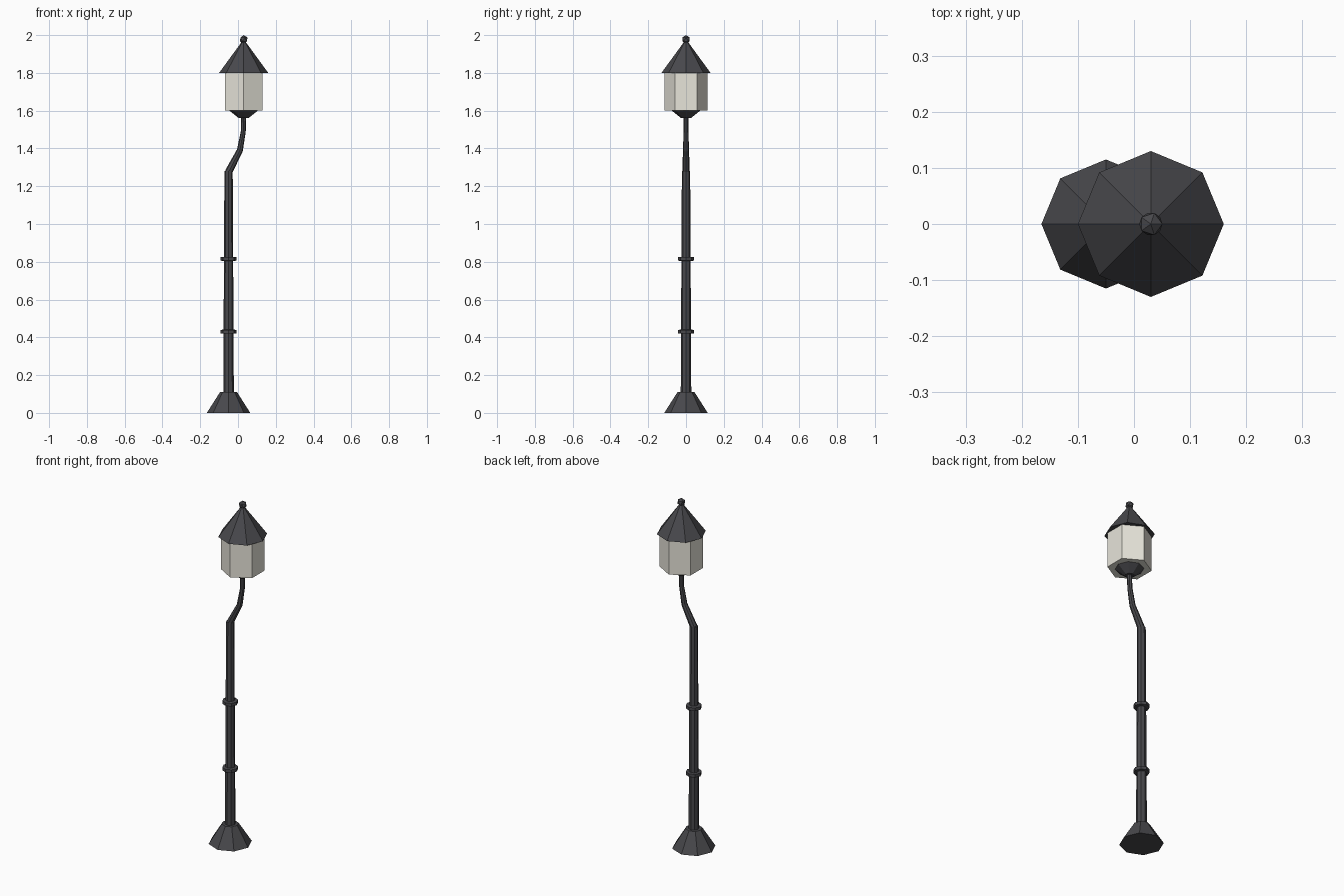
import bpy, bmesh, math
from mathutils import Vector

if "Cube" in bpy.data.objects:
    bpy.data.objects.remove(bpy.data.objects["Cube"])

POST_X, LAMP_X = -0.05, 0.03


def material(name, color):
    m = bpy.data.materials.new(name)
    m.diffuse_color = (*color, 1)
    m.use_nodes = True
    m.node_tree.nodes["Principled BSDF"].inputs["Base Color"].default_value = m.diffuse_color
    return m


iron = material("dark_iron", (0.065, 0.065, 0.072))
glass = material("frosted_glass", (0.80, 0.78, 0.70))


def finish(name, bm, mat):
    bmesh.ops.recalc_face_normals(bm, faces=bm.faces)
    mesh = bpy.data.meshes.new(name)
    bm.to_mesh(mesh)
    bm.free()
    mesh.materials.append(mat)
    obj = bpy.data.objects.new(name, mesh)
    bpy.context.collection.objects.link(obj)
    return obj


def lathe(name, x, profile, sides=8, turn=0.0, mat=iron):
    """Capped faceted solid from (radius, z) pairs around a vertical axis."""
    return tube(name, [(x, z, r) for r, z in profile], sides, turn, mat, True)


def tube(name, path, sides=8, turn=0.0, mat=iron, level=False):
    """Capped tube along (x, z, radius) points; rings follow the bend unless level."""
    bm = bmesh.new()
    pts = [Vector((x, 0, z)) for x, z, r in path]
    rings = []
    for i, p in enumerate(pts):
        side = Vector((1, 0, 0))
        if not level:
            d = (pts[min(i + 1, len(pts) - 1)] - pts[max(i - 1, 0)]).normalized()
            side = Vector((d.z, 0, -d.x))
        ring = []
        for k in range(sides):
            a = turn + math.tau * k / sides
            offset = side * math.cos(a) + Vector((0, math.sin(a), 0))
            ring.append(bm.verts.new(p + offset * path[i][2]))
        rings.append(ring)
    for lo, hi in zip(rings, rings[1:]):
        for k in range(sides):
            n = (k + 1) % sides
            bm.faces.new((lo[k], lo[n], hi[n], hi[k]))
    bm.faces.new(rings[0])
    bm.faces.new(rings[-1])
    return finish(name, bm, mat)


# Foot, tapered post and its two collars
lathe("base", POST_X, [(0.115, 0), (0.045, 0.11)])
lathe("post", POST_X, [(0.028, 0.10), (0.022, 1.28)])
for i, z in enumerate((0.43, 0.815)):
    lathe(f"collar_{i + 1}", POST_X,
          [(0.028, z - 0.011), (0.042, z - 0.009), (0.042, z + 0.009), (0.028, z + 0.011)])

# Bent neck carrying the lantern
tube("neck", [(POST_X, 1.275, 0.020), (0.01, 1.39, 0.016),
              (0.028, 1.49, 0.013), (LAMP_X, 1.58, 0.013)])

# Lantern: cup, hexagonal glass, pointed roof and finial
lathe("lantern_cup", LAMP_X, [(0.025, 1.56), (0.075, 1.60)])
lathe("lantern_glass", LAMP_X, [(0.115, 1.60), (0.115, 1.80)], 6, math.pi / 6, glass)
lathe("roof", LAMP_X, [(0.13, 1.80), (0.006, 1.97)])

bm = bmesh.new()
bmesh.ops.create_icosphere(bm, subdivisions=1, radius=0.023)
bmesh.ops.translate(bm, verts=bm.verts, vec=(LAMP_X, 0, 1.977))
finish("finial", bm, iron)
